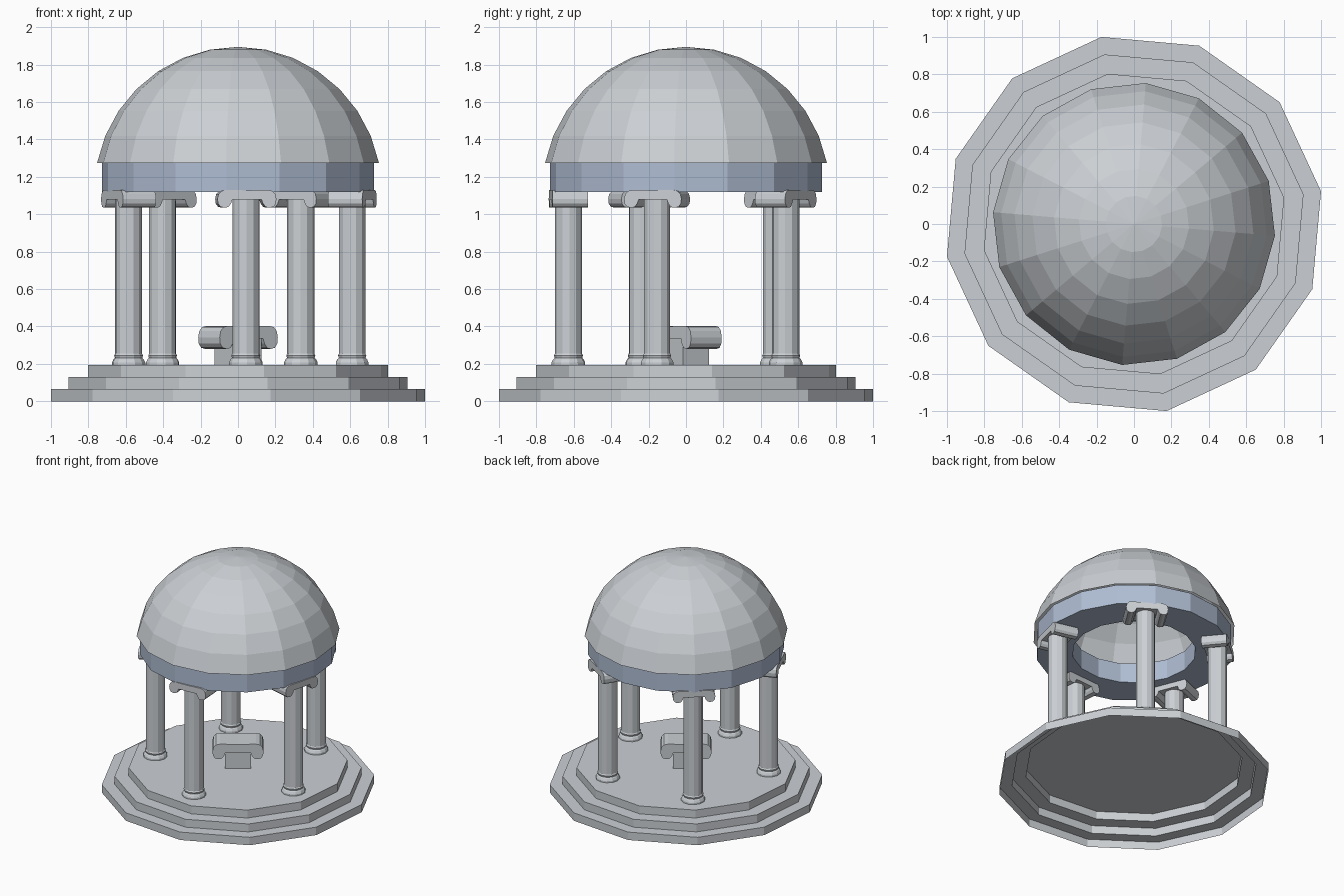
import bpy, bmesh, math
from mathutils import Matrix

if "Cube" in bpy.data.objects:
    bpy.data.objects.remove(bpy.data.objects["Cube"])


def material(name, rgb):
    m = bpy.data.materials.new(name)
    m.diffuse_color = (*rgb, 1)
    m.use_nodes = True
    m.node_tree.nodes["Principled BSDF"].inputs["Base Color"].default_value = m.diffuse_color
    return m


STONE = material("pale_stone", (0.60, 0.63, 0.66))
BLUE = material("blue_grey_stone", (0.43, 0.51, 0.65))


def finish(bm, name, mat, matrix=None):
    bmesh.ops.remove_doubles(bm, verts=bm.verts, dist=1e-5)
    me = bpy.data.meshes.new(name)
    bm.to_mesh(me)
    bm.free()
    me.materials.append(mat)
    ob = bpy.data.objects.new(name, me)
    bpy.context.collection.objects.link(ob)
    if matrix:
        ob.matrix_world = matrix
    return ob


def lathe(name, profile, sides, offset, mat, closed=False, matrix=None):
    """Revolve an (r, z) profile, listed upwards along the outside."""
    bm = bmesh.new()
    rings = []
    for r, z in profile:
        if r == 0:
            rings.append([bm.verts.new((0, 0, z))] * sides)
            continue
        angles = [math.radians(offset) + math.tau * k / sides for k in range(sides)]
        rings.append([bm.verts.new((r * math.cos(a), r * math.sin(a), z)) for a in angles])
    pairs = list(zip(rings, rings[1:]))
    if closed:
        pairs.append((rings[-1], rings[0]))
    for lo, hi in pairs:
        for k in range(sides):
            n = (k + 1) % sides
            quad = [lo[k], lo[n], hi[n], hi[k]]
            bm.faces.new(list(dict.fromkeys(quad)))
    return finish(bm, name, mat, matrix)


def scroll(name, half, depth, matrix):
    """Slab with down-curled ends: half (x, z) outline mirrored, extruded in y."""
    outline = half + [(-x, z) for x, z in reversed(half) if x > 0]
    bm = bmesh.new()
    face = bm.faces.new([bm.verts.new((x, -depth, z)) for x, z in outline])
    ext = bmesh.ops.extrude_face_region(bm, geom=[face])
    moved = [v for v in ext["geom"] if isinstance(v, bmesh.types.BMVert)]
    bmesh.ops.translate(bm, verts=moved, vec=(0, 2 * depth, 0))
    if not any(f.normal.y < 0 and len(f.verts) == len(outline) for f in bm.faces):
        bm.faces.new([v for v in bm.verts if v not in moved])
    bmesh.ops.recalc_face_normals(bm, faces=bm.faces)
    return finish(bm, name, STONE, matrix)


def placed(radius, degrees, z=0):
    """Frame at a polar position whose -y side looks outward."""
    a = math.radians(degrees)
    return (Matrix.Translation((radius * math.cos(a), radius * math.sin(a), z))
            @ Matrix.Rotation(a + math.pi / 2, 4, 'Z'))


# Stepped platform, an open shell underneath
lathe("steps", [(1.015, 0), (1.015, .065), (.92, .065), (.92, .13),
                (.815, .13), (.815, .195), (0, .195)], 12, 9.9, STONE)

# Blue ring beam
lathe("ring_beam", [(.73, 1.12), (.73, 1.28), (.46, 1.28), (.46, 1.12)],
      16, -4.8, BLUE, closed=True)

# Faceted dome
dome = [(.771 * math.sin(math.radians(11.25 * k)),
         1.124 + .771 * math.cos(math.radians(11.25 * k))) for k in range(7, 0, -1)]
lathe("dome", dome + [(0, 1.895)], 16, -4.8, STONE)

# Scroll outline, z measured from the underside of the curls
curl = [(0, .043), (.078, .043), (.086, .022), (.100, .004), (.120, 0), (.142, .005),
        (.155, .022), (.158, .048), (.152, .074), (.136, .090), (.110, .095), (0, .093)]
curl = [(0, .043)] + curl[1:]

# Five columns with scroll capitals
for i in range(5):
    ang = -86.2 + 72 * i
    lathe(f"column_{i + 1}", [(.09, .195), (.09, .208), (.082, .224), (.074, .232), (.078, .245),
                              (.0725, .255), (.0725, 1.1), (0, 1.1)],
          12, 0, STONE, matrix=placed(.63, ang))
    scroll(f"capital_{i + 1}", curl, .095, placed(.63, ang, 1.035))

# Central bench: scrolled seat on a block
scroll("seat", [(x * 1.2, z * 1.3) for x, z in curl], .10, placed(0, -55, .28))
bm = bmesh.new()
bmesh.ops.create_cube(bm, size=1)
bmesh.ops.scale(bm, verts=bm.verts, vec=(.19, .17, .145))
finish(bm, "seat_block", STONE, placed(0, -55, .2675))
